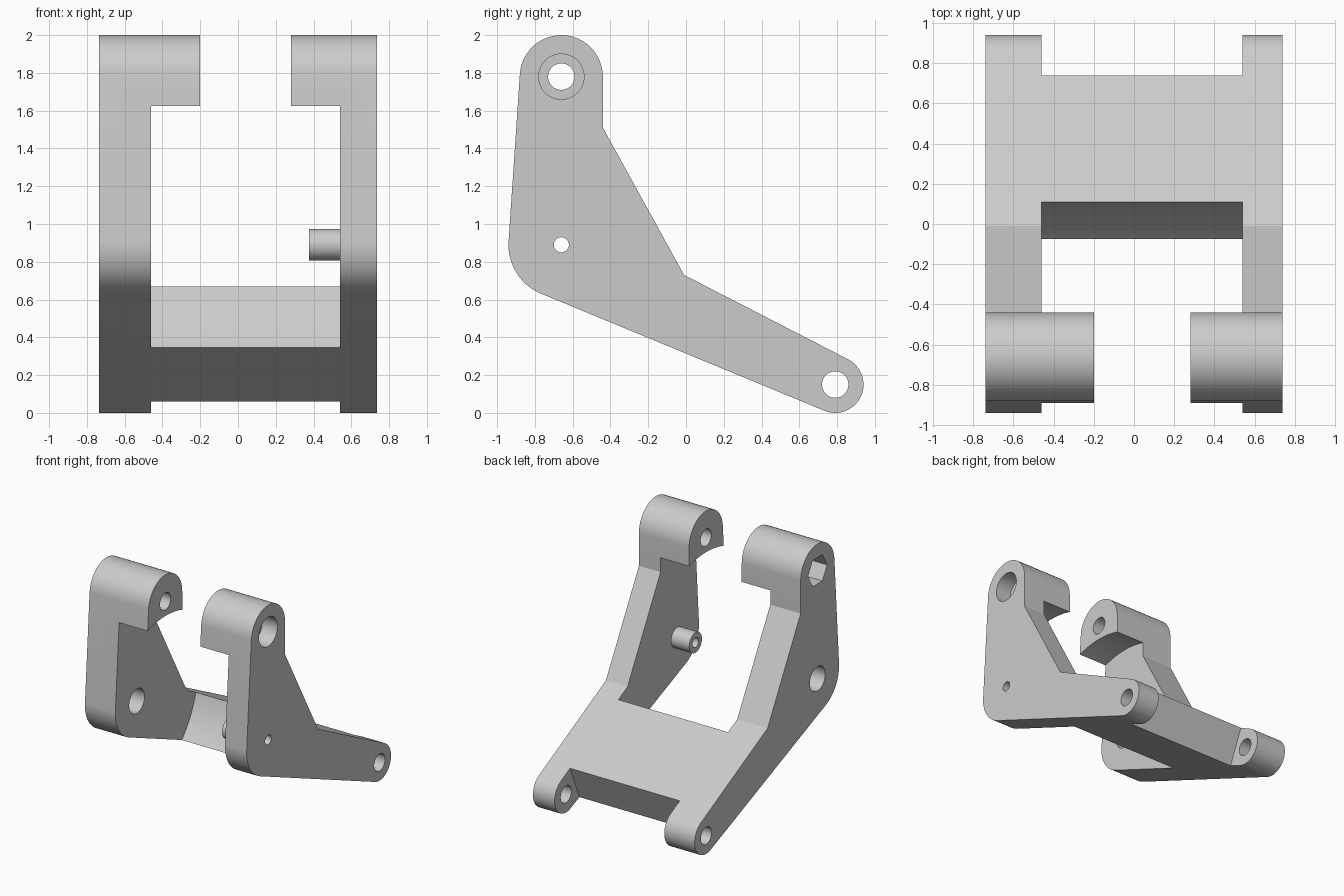
import bpy, bmesh
from math import sin, cos, radians
from mathutils import Vector

cube = bpy.data.objects.get("Cube")
if cube:
    bpy.data.objects.remove(cube, do_unlink=True)

grey = bpy.data.materials.new("light_grey")
grey.use_nodes = True
grey.diffuse_color = (0.6, 0.6, 0.6, 1)
grey.node_tree.nodes["Principled BSDF"].inputs["Base Color"].default_value = (0.6, 0.6, 0.6, 1)

# Main axes (y, z) and widths
CLAMP, PIVOT, FOOT = (-0.66, 1.78), (-0.66, 0.89), (0.79, 0.15)
OUT = 0.737
IN_L, IN_R = -0.46, 0.54


def arc(centre, r, a0, a1, n=24):
    """Points on an arc in the side plane, angles in degrees from +y."""
    steps = [radians(a0 + (a1 - a0) * i / n) for i in range(n + 1)]
    return [(centre[0] + r * cos(a), centre[1] + r * sin(a)) for a in steps]


def circle(centre, r, n=48):
    return arc(centre, r, 0, 360, n)[:-1]


def prism(name, pts, x0, x1):
    """Side-plane outline extruded along x."""
    bm = bmesh.new()
    face = bm.faces.new([bm.verts.new((x0, y, z)) for y, z in pts])
    ext = bmesh.ops.extrude_face_region(bm, geom=[face])
    verts = [v for v in ext["geom"] if isinstance(v, bmesh.types.BMVert)]
    bmesh.ops.translate(bm, vec=Vector((x1 - x0, 0, 0)), verts=verts)
    bmesh.ops.recalc_face_normals(bm, faces=bm.faces)
    mesh = bpy.data.meshes.new(name)
    bm.to_mesh(mesh)
    bm.free()
    mesh.materials.append(grey)
    obj = bpy.data.objects.new(name, mesh)
    bpy.context.collection.objects.link(obj)
    return obj


def combine(target, tool, operation="DIFFERENCE"):
    mod = target.modifiers.new(tool.name, "BOOLEAN")
    mod.operation, mod.solver, mod.object = operation, "EXACT", tool
    bpy.context.view_layer.objects.active = target
    bpy.ops.object.modifier_apply(modifier=mod.name)
    bpy.data.objects.remove(tool, do_unlink=True)


# Full-width bent body
outline = (arc(CLAMP, 0.22, 0, 176)
           + arc(PIVOT, 0.28, 176, 248)
           + arc(FOOT, 0.15, 248, 423)
           + [(-0.01, 0.73), (-0.44, 1.51)])
bracket = prism("bracket", outline, -OUT, OUT)

# Round clearance between the arms, below the clamps and ahead of the web
clearance = ([(-1.2, 1.635)] + arc(PIVOT, 0.77, 107.5, 72.5)
             + [(-0.3, 1.62), (0.6, 1.2)]
             + arc(PIVOT, 0.8, -12, -47) + [(-1.2, -0.2)])
combine(bracket, prism("arm_clearance", clearance, IN_L, IN_R))

# Gap between the two clamps
gap = [(-1.2, 1.3), (-0.3, 1.3), (-0.3, 2.2), (-1.2, 2.2)]
combine(bracket, prism("clamp_gap", gap, -0.2, 0.28))

# Notch between the feet, square to the web
notch = [(0.80, 0.485), (0.546, -0.1), (1.2, -0.1), (1.2, 0.485)]
combine(bracket, prism("foot_notch", notch, IN_L, IN_R))

# Peg on the inside of one arm
combine(bracket, prism("peg", circle(PIVOT, 0.083), 0.375, 0.6), "UNION")

# Bores, counterbore and hexagonal nut pocket
bores = [
    ("clamp_bore", circle(CLAMP, 0.07), -1, 1),
    ("bolt_head_bore", circle(CLAMP, 0.12), 0.6, 1),
    ("nut_pocket", circle(CLAMP, 0.125, 6), -1, -0.6),
    ("foot_bore", circle(FOOT, 0.07), -1, 1),
    ("peg_bore", circle(PIVOT, 0.04), 0.2, 1),
    ("pivot_bore", circle(PIVOT, 0.1), -1, -0.2),
]
for bore in bores:
    combine(bracket, prism(*bore))

# Smooth round walls, keep corners sharp
bpy.ops.object.select_all(action="DESELECT")
bracket.select_set(True)
bpy.context.view_layer.objects.active = bracket
bpy.ops.object.shade_smooth_by_angle(angle=radians(25))
